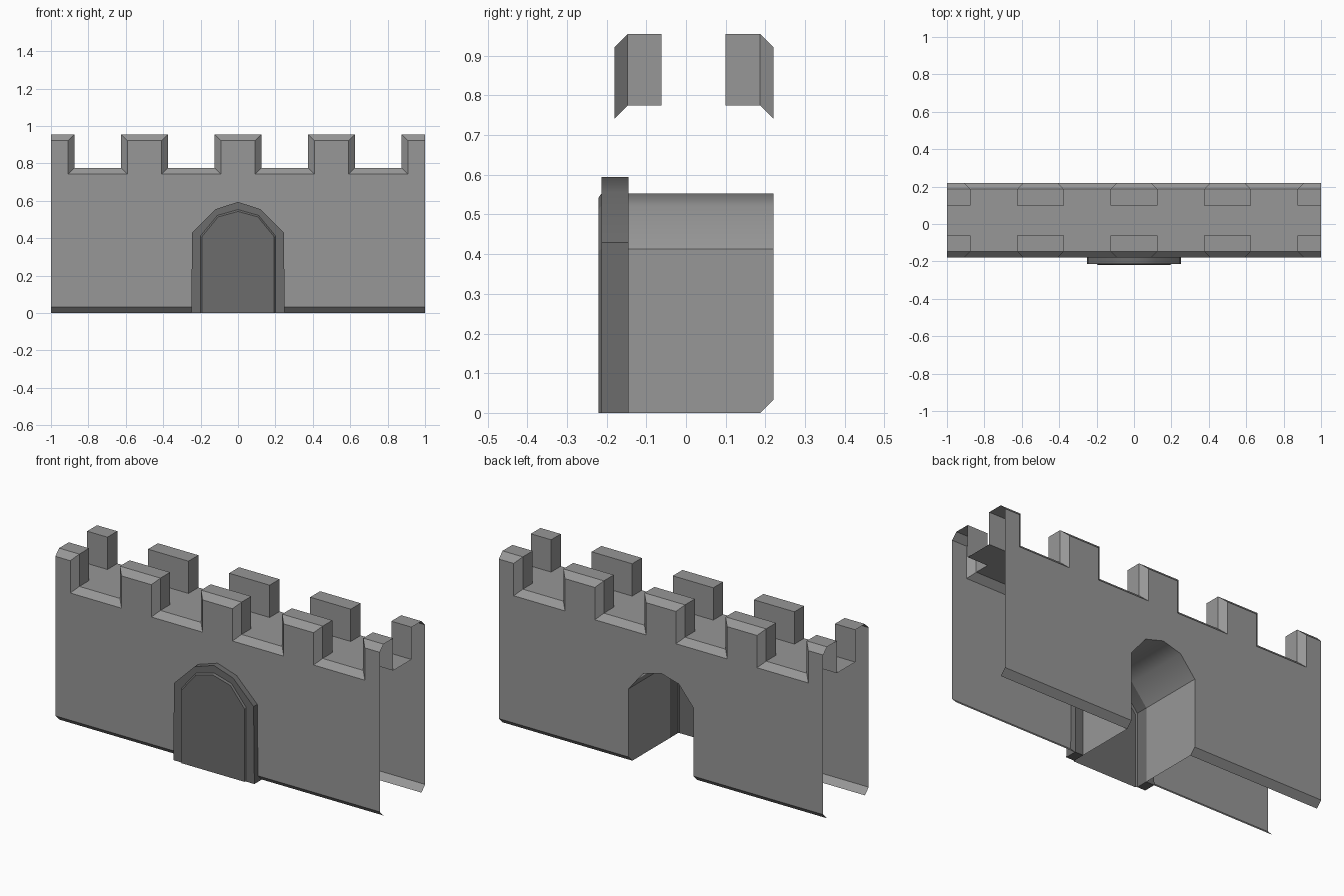
import bpy
import bmesh
import math

cube = bpy.data.objects.get("Cube")
if cube:
    bpy.data.objects.remove(cube, do_unlink=True)

TOP, DECK, HALF, BEVEL = 0.955, 0.775, 0.125, 0.033
FRONT, BACK = (-0.18, -0.062), (0.22, 0.1)   # outer and inner y of each parapet
RECESS, FRAME_Y, DOOR_Y = -0.145, -0.213, -0.22


def material(name, value):
    mat = bpy.data.materials.new(name)
    mat.use_nodes = True
    color = (value, value, value, 1)
    mat.diffuse_color = color
    bsdf = mat.node_tree.nodes["Principled BSDF"]
    bsdf.inputs["Base Color"].default_value = color
    bsdf.inputs["Roughness"].default_value = 0.9
    return mat


stone = material("grey stone", 0.31)
dark = material("dark grey", 0.15)


def make(name, faces, mat, smooth=None):
    """Build one object from a list of polygons and weld their corners."""
    bm = bmesh.new()
    for face in faces:
        bm.faces.new([bm.verts.new(p) for p in face])
    bmesh.ops.remove_doubles(bm, verts=bm.verts, dist=0.0005)
    bmesh.ops.recalc_face_normals(bm, faces=bm.faces)
    mesh = bpy.data.meshes.new(name)
    bm.to_mesh(mesh)
    bm.free()
    mesh.materials.append(mat)
    obj = bpy.data.objects.new(name, mesh)
    bpy.context.collection.objects.link(obj)
    if smooth:
        bpy.ops.object.select_all(action='DESELECT')
        obj.select_set(True)
        bpy.context.view_layer.objects.active = obj
        bpy.ops.object.shade_smooth_by_angle(angle=math.radians(smooth))
    return obj


def at_y(points, y):
    return [(x, y, z) for x, z in points]


def strip(a, b):
    """Quads between two matching open paths."""
    return [[a[i], a[i + 1], b[i + 1], b[i]] for i in range(len(a) - 1)]


def arch(foot, side, spring, shoulder, peak, bottom=0.0):
    """Pointed arch path from the left foot to the right foot."""
    left = [(-foot, bottom), (-side, spring), (-shoulder[0], shoulder[1])]
    return left + [(0, peak)] + [(-x, z) for x, z in reversed(left)]


def battlement(c):
    """Crenellated top edge, pulled in by c."""
    pts = [(-1, TOP - c)]
    for m in (-1, -0.5, 0, 0.5):
        a, b = m + HALF - c, m + 0.5 - HALF + c
        pts += [(a, TOP - c), (a, DECK - c), (b, DECK - c), (b, TOP - c)]
    return pts + [(1, TOP - c)]


def opening(bottom=0.0):
    return arch(0.2, 0.2, 0.413, (0.11, 0.522), 0.553, bottom)


# Both wall faces with bevelled merlons
wall = []
edge, inset = battlement(0), battlement(BEVEL)
for outer, inner in (FRONT, BACK):
    step = BEVEL if outer < 0 else -BEVEL
    rim = outer + step
    hole = list(reversed(opening(BEVEL)))
    wall.append(at_y([(-1, BEVEL)] + inset + [(1, BEVEL)] + hole, outer))
    wall += strip(at_y(inset, outer), at_y(edge, rim))
    wall += strip(at_y(edge, rim), at_y(edge, inner))
    for (x0, z0), (x1, z1) in zip(edge, edge[1:]):
        if z0 == z1 == TOP:
            wall.append(at_y([(x0, TOP), (x1, TOP), (x1, DECK), (x0, DECK)], inner))
    # Bevel along the foot, either side of the gateway
    for s in (-1, 1):
        wall.append([(s, outer, BEVEL), (s * 0.2, outer, BEVEL),
                     (s * 0.2, rim, 0), (s, rim, 0)])

# Walkway between the parapets
xs = sorted({round(x, 4) for x, z in edge})
wall += strip([(x, FRONT[1], DECK) for x in xs], [(x, BACK[1], DECK) for x in xs])
make("castle_wall", wall, stone)

# Passage behind the door, open at the back
tunnel = strip(at_y(opening(), RECESS)[1:-1], at_y(opening(), BACK[0])[1:-1])
for s in (-0.2, 0.2):
    tunnel.append([(s, RECESS, 0), (s, BACK[0] - BEVEL, 0), (s, BACK[0], BEVEL),
                   (s, BACK[0], 0.413), (s, RECESS, 0.413)])
make("gate_passage", tunnel, stone, smooth=38)

# Door surround
outside = arch(0.25, 0.245, 0.43, (0.118, 0.556), 0.594)
loops = [at_y(outside, RECESS), at_y(outside, FRAME_Y),
         at_y(opening(), FRAME_Y), at_y(opening(), RECESS)]
frame = []
for i in range(4):
    frame += strip(loops[i], loops[(i + 1) % 4])
for k in (0, -1):
    frame.append([loop[k] for loop in loops])
make("gate_frame", frame, dark, smooth=38)

# Door leaf with a narrow bevelled border
leaf = arch(0.193, 0.193, 0.408, (0.106, 0.514), 0.543)
door = strip(at_y(opening(), FRAME_Y), at_y(leaf, DOOR_Y))
door.append(at_y(leaf, DOOR_Y))
make("gate_door", door, dark)
